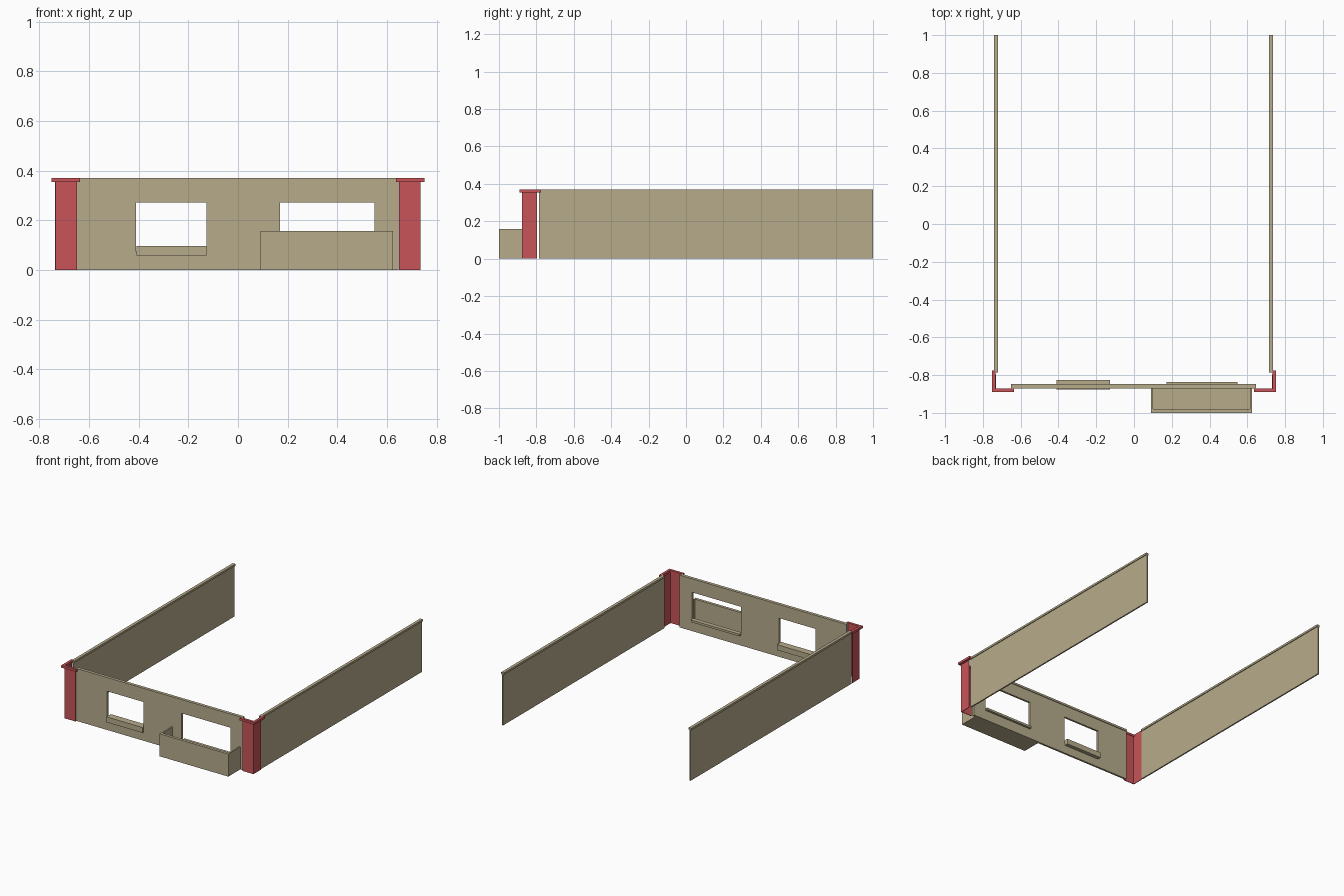
import bpy, bmesh

if "Cube" in bpy.data.objects:
    bpy.data.objects.remove(bpy.data.objects["Cube"])


def material(name, rgb):
    m = bpy.data.materials.new(name)
    m.diffuse_color = (*rgb, 1)
    m.use_nodes = True
    m.node_tree.nodes["Principled BSDF"].inputs["Base Color"].default_value = m.diffuse_color
    return m


tan = material("tan_plaster", (0.47, 0.41, 0.26))
red = material("red_corner", (0.58, 0.09, 0.098))


def finish(bm, name, mat):
    bmesh.ops.recalc_face_normals(bm, faces=bm.faces)
    me = bpy.data.meshes.new(name)
    bm.to_mesh(me)
    bm.free()
    me.materials.append(mat)
    ob = bpy.data.objects.new(name, me)
    bpy.context.collection.objects.link(ob)
    return ob


def box(name, x, y, z, mat=tan):
    bm = bmesh.new()
    bmesh.ops.create_cube(bm, size=1)
    for v in bm.verts:
        v.co = [r[0] if c < 0 else r[1] for c, r in zip(v.co, (x, y, z))]
    return finish(bm, name, mat)


def prism(name, pts, z, mat):
    bm = bmesh.new()
    f = bm.faces.new([bm.verts.new((px, py, z[0])) for px, py in pts])
    ext = bmesh.ops.extrude_face_region(bm, geom=[f])
    for v in ext["geom"]:
        if isinstance(v, bmesh.types.BMVert):
            v.co.z = z[1]
    return finish(bm, name, mat)


def cut(ob, x, z):
    cutter = box("window_cutter", x, (-0.95, -0.75), z)
    cutter.hide_render = True
    cutter.hide_viewport = False
    mod = ob.modifiers.new("opening", 'BOOLEAN')
    mod.operation = 'DIFFERENCE'
    mod.solver = 'EXACT'
    mod.object = cutter
    cutter.display_type = 'WIRE'


H, TOP = 0.356, 0.37

# Front wall with two openings, and its coping
wall = box("front_wall", (-0.65, 0.646), (-0.867, -0.853), (0, H))
cut(wall, (-0.41, -0.126), (0.075, 0.272))
cut(wall, (0.17, 0.55), (0.08, 0.272))
box("front_coping", (-0.65, 0.646), (-0.87, -0.848), (H, TOP))

# Sills
box("window_sill", (-0.409, -0.127), (-0.876, -0.827), (0.058, 0.096))
box("balcony_threshold", (0.171, 0.549), (-0.868, -0.837), (0.07, 0.085))

# Balcony: U-shaped parapet on a floor
prism("balcony_parapet",
      [(0.09, -0.866), (0.09, -1), (0.625, -1), (0.625, -0.866),
       (0.615, -0.866), (0.615, -0.98), (0.10, -0.98), (0.10, -0.866)],
      (0, 0.158), tan)
box("balcony_floor", (0.095, 0.62), (-0.99, -0.866), (0, 0.01))


def corner(name, s, outer, inner_x, y0, y1, t, z):
    # L-shaped plan hugging the outside corner
    pts = [(outer, y1), (outer, y0), (inner_x, y0), (inner_x, y0 + t),
           (outer - t, y0 + t), (outer - t, y1)]
    prism(name, [(s * px, py) for px, py in pts], z, red)


# Side walls, their copings, and red corner pieces
for side, s, cx in (("left", -1, -0.731), ("right", 1, 0.725)):
    box(side + "_wall", (cx - 0.005, cx + 0.005), (-0.787, 1), (0, H))
    box(side + "_coping", (cx - 0.0105, cx + 0.0105), (-0.787, 1), (H, TOP))
    corner(side + "_corner", s, 0.735, 0.648, -0.878, -0.796, 0.004, (0, H))
    corner(side + "_corner_cap", s, 0.751, 0.636, -0.889, -0.775, 0.018,
           (H - 0.001, TOP + 0.001))
